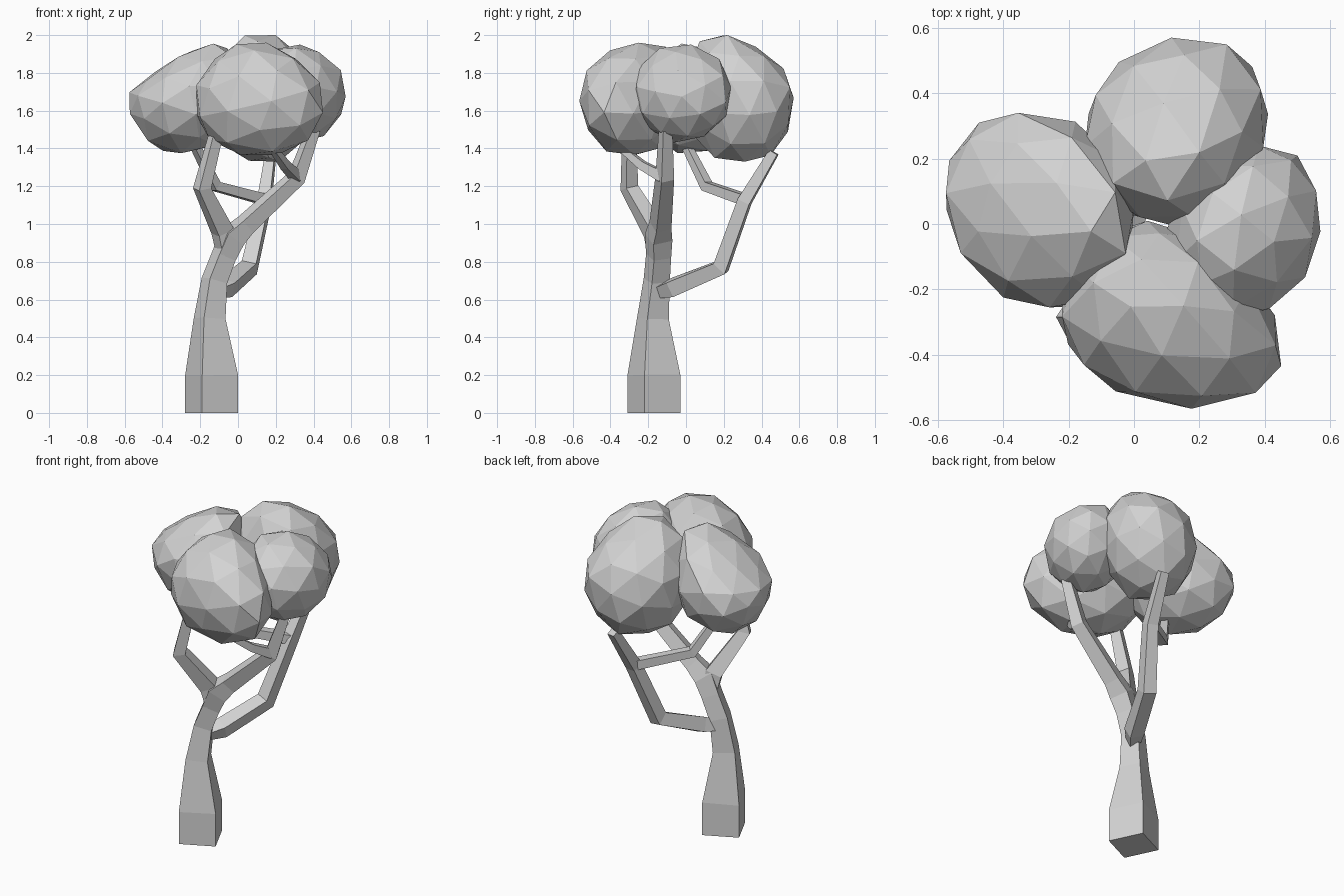
import bpy
import bmesh
import random
from mathutils import Vector, Matrix

random.seed(4)

cube = bpy.data.objects.get("Cube")
if cube:
    bpy.data.objects.remove(cube, do_unlink=True)

# One plain grey for the whole tree
grey = bpy.data.materials.new("light_grey")
grey.use_nodes = True
colour = (0.65, 0.65, 0.65, 1)
grey.diffuse_color = colour
shader = next(n for n in grey.node_tree.nodes if n.type == "BSDF_PRINCIPLED")
shader.inputs["Base Color"].default_value = colour
shader.inputs["Roughness"].default_value = 0.9


def finish(name, bm):
    bmesh.ops.recalc_face_normals(bm, faces=bm.faces[:])
    mesh = bpy.data.meshes.new(name)
    bm.to_mesh(mesh)
    bm.free()
    mesh.materials.append(grey)
    obj = bpy.data.objects.new(name, mesh)
    bpy.context.collection.objects.link(obj)
    return obj


def limb(name, path, side=(0.9, 0.43, 0)):
    """Four-sided limb along a path of (x, y, z, half width)."""
    pts = [Vector(p[:3]) for p in path]
    side = Vector(side)
    bm = bmesh.new()
    rings = []
    for i, p in enumerate(pts):
        before = (p - pts[i - 1]).normalized() if i else Vector()
        after = (pts[i + 1] - p).normalized() if i < len(pts) - 1 else Vector()
        along = (before + after).normalized()
        side = (side - along * side.dot(along)).normalized()
        other = along.cross(side)
        h = path[i][3]
        rings.append([bm.verts.new(p + h * (a * side + b * other))
                      for a, b in ((-1, -1), (1, -1), (1, 1), (-1, 1))])
    for low, high in zip(rings, rings[1:]):
        for k in range(4):
            n = (k + 1) % 4
            bm.faces.new((low[k], low[n], high[n], high[k]))
    bm.faces.new(rings[0][::-1])
    bm.faces.new(rings[-1])
    return finish(name, bm)


def leaf_clump(name, low, high, lean=(0, 0), slope=(0, 0), skew=0, taper=0,
               pinch=0, turn=0):
    """Faceted clump fitted to a box; its crown leans, slopes and narrows."""
    bm = bmesh.new()
    bmesh.ops.create_icosphere(bm, subdivisions=2, radius=1,
                               matrix=Matrix.Rotation(turn, 4, (0.4, 0.3, 1)))
    for v in bm.verts:
        v.co *= random.uniform(0.97, 1.03)
        x, y, z = v.co
        if z > 0:
            z *= 1 + slope[0] * x + slope[1] * y
        crown = max(z, 0) ** 2
        v.co = (x * (1 - taper * y) * (1 - pinch * z) - skew * y
                + lean[0] * crown,
                y - skew * x + lean[1] * crown, z)
    for axis in range(3):
        values = [v.co[axis] for v in bm.verts]
        a, b = min(values), max(values)
        for v in bm.verts:
            t = (v.co[axis] - a) / (b - a)
            v.co[axis] = low[axis] + t * (high[axis] - low[axis])
    return finish(name, bm)


# Trunk, flared at the foot, running on into the left branch
limb("trunk", [(-.14, -.17, 0, .105), (-.14, -.17, .2, .105),
               (-.15, -.175, .5, .063), (-.125, -.155, .7, .052),
               (-.075, -.145, .83, .05), (-.03, -.145, .93, .055),
               (.04, -.135, .995, .044), (.31, -.112, 1.245, .037),
               (.4, -.108, 1.5, .027)])

# Other main branches
limb("front_branch", [(-.06, -.15, .84, .04), (-.08, -.165, .96, .047),
                      (-.19, -.3, 1.19, .036), (-.115, -.3, 1.48, .028)])
limb("back_branch", [(-.11, -.14, .645, .03), (-.06, -.07, .665, .042),
                     (.06, .185, .77, .04), (.14, .31, 1.12, .034),
                     (.175, .465, 1.38, .025)])

# Thin side twigs
limb("left_twig", [(.31, -.12, 1.25, .028), (.25, -.23, 1.31, .022),
                   (.185, -.34, 1.4, .016)], side=(0, 0, 1))
limb("back_twig", [(.14, .31, 1.13, .028), (-.12, .11, 1.2, .026),
                   (-.23, 0, 1.42, .02)], side=(0, 0, 1))

# Leaf clumps
leaf_clump("front_leaves", (-.22, -.565, 1.365), (.45, .01, 1.96),
           lean=(-.08, .15), taper=.2, skew=.1, pinch=.1, turn=2.1)
leaf_clump("left_leaves", (.1, -.29, 1.43), (.57, .24, 1.95),
           lean=(-.15, 0), skew=-.08, turn=1.3)
leaf_clump("back_leaves", (-.15, -.01, 1.33), (.41, .57, 2.0),
           lean=(0, -.25), slope=(0, -.12), skew=-.06, turn=2.1)
leaf_clump("right_leaves", (-.575, -.255, 1.375), (0, .34, 1.955),
           lean=(.15, 0), slope=(.55, 0), skew=.08, turn=.9)
